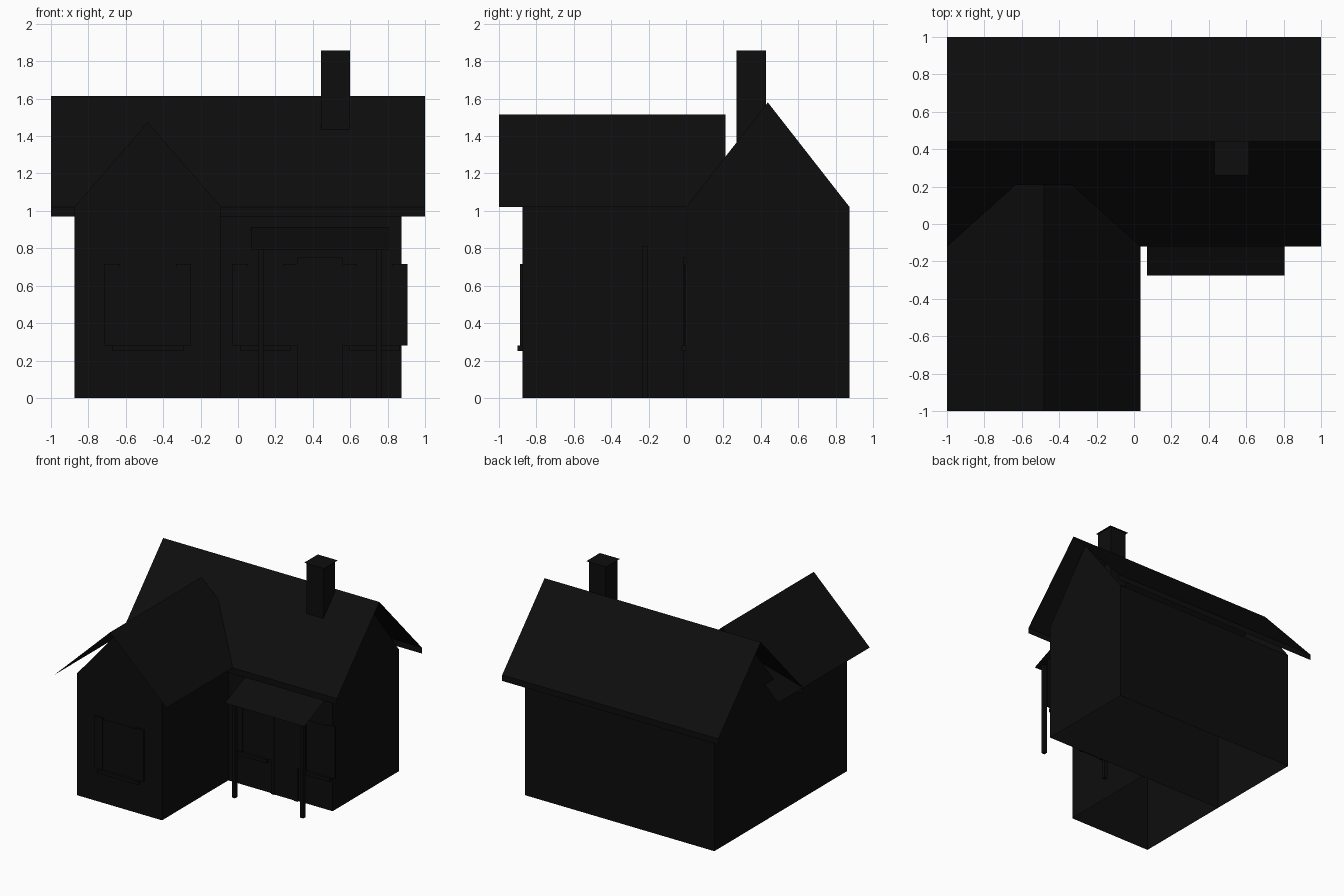
import bpy, bmesh

if "Cube" in bpy.data.objects:
    bpy.data.objects.remove(bpy.data.objects["Cube"])

mat = bpy.data.materials.new("dark")
mat.diffuse_color = (0.004, 0.004, 0.004, 1)
mat.use_nodes = True
mat.node_tree.nodes["Principled BSDF"].inputs["Base Color"].default_value = mat.diffuse_color


def mesh_object(name, verts, faces):
    me = bpy.data.meshes.new(name)
    me.from_pydata(verts, [], faces)
    me.materials.append(mat)
    ob = bpy.data.objects.new(name, me)
    bpy.context.collection.objects.link(ob)
    return ob


def box(name, x0, x1, y0, y1, z0, z1):
    v = [(x, y, z) for z in (z0, z1) for x, y in ((x0, y0), (x1, y0), (x1, y1), (x0, y1))]
    f = [(3, 2, 1, 0), (4, 5, 6, 7)] + [(i, (i + 1) % 4, (i + 1) % 4 + 4, i + 4) for i in range(4)]
    return mesh_object(name, v, f)


def sheet(name, profile, a, b, axis):
    """Open profile of (across, z) points swept from a to b along an axis."""
    def put(p, t):
        return (t, p[0], p[1]) if axis == "x" else (p[0], t, p[1])
    v = [put(p, t) for p in profile for t in (a, b)]
    f = [(2 * i, 2 * i + 1, 2 * i + 3, 2 * i + 2) for i in range(len(profile) - 1)]
    if axis == "y":
        f = [tuple(reversed(q)) for q in f]
    return mesh_object(name, v, f)


EAVE = 1.02

# Main house walls with two gable ends, open below
W = 0.875
gable = [(0, 0), (W, 0), (W, EAVE), (W / 2, 1.58), (0, EAVE)]
verts = [(x, y, z) for x in (-W, W) for y, z in gable]
mesh_object("main_walls", verts,
            [(4, 3, 2, 1, 0), (5, 6, 7, 8, 9), (0, 5, 9, 4), (1, 2, 7, 6)])

# Front wing walls with one gable end
WL, WR, WC = -W, -0.09, -0.4825
verts = [(WL, -W, 0), (WR, -W, 0), (WR, -W, EAVE), (WC, -W, 1.475), (WL, -W, EAVE),
         (WL, 0, 0), (WR, 0, 0), (WR, 0, EAVE), (WL, 0, EAVE)]
mesh_object("wing_walls", verts, [(0, 1, 2, 3, 4), (1, 6, 7, 2), (5, 0, 4, 8)])

# Thin roofs; the main one has a fascia strip along each eave
sheet("main_roof", [(-0.12, 0.97), (-0.12, EAVE), (0.44, 1.615), (1.0, EAVE), (1.0, 0.97)],
      -1, 1, "x")
sheet("wing_roof", [(-1.0, EAVE), (WC, 1.515), (0.035, EAVE)], -1, 0.21, "y")

# Chimney and its flat cap sheet
box("chimney", 0.445, 0.60, 0.27, 0.427, 1.36, 1.858)
mesh_object("chimney_cap", [(0.43, 0.26, 1.86), (0.615, 0.26, 1.86),
                            (0.615, 0.44, 1.86), (0.43, 0.44, 1.86)], [(0, 1, 2, 3)])

# Porch roof and posts
sheet("porch_roof", [(-0.275, 0.795), (0, 0.91)], 0.07, 0.805, "x")
for x in (0.122, 0.753):
    box("porch_post", x - 0.015, x + 0.015, -0.235, -0.205, 0, 0.81)

# Front door and frame
box("door", 0.345, 0.53, -0.008, 0, 0, 0.72)
for x in (0.315, 0.53):
    box("door_jamb", x, x + 0.03, -0.015, 0, 0, 0.72)
box("door_lintel", 0.315, 0.56, -0.015, 0, 0.72, 0.75)

# Windows: sill and a pair of shutters
for cx, y, half in ((0.145, 0, 0.135), (0.73, 0, 0.135), (WC, -W, 0.19)):
    box("window_sill", cx - half, cx + half, y - 0.025, y, 0.25, 0.28)
    box("window_pane", cx - half + 0.04, cx + half - 0.04, y - 0.004, y, 0.28, 0.70)
    for s in (-1, 1):
        a, b = sorted((cx + s * (half - 0.04), cx + s * (half + 0.04)))
        box("shutter", a, b, y - 0.012, y, 0.28, 0.715)
